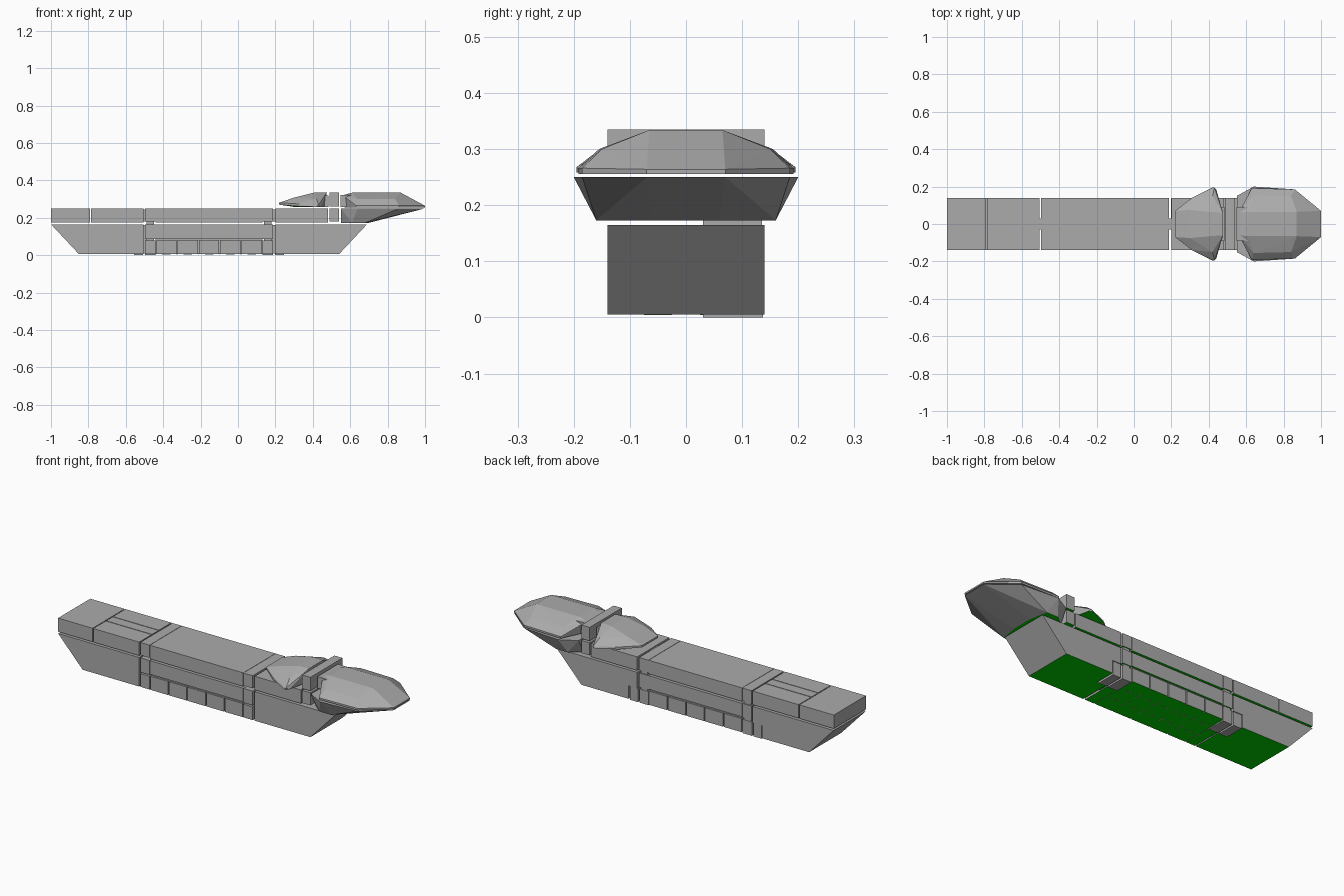
import bpy, bmesh

if "Cube" in bpy.data.objects:
    bpy.data.objects.remove(bpy.data.objects["Cube"])


def material(name, rgb):
    m = bpy.data.materials.new(name)
    m.use_nodes = True
    m.diffuse_color = (*rgb, 1)
    m.node_tree.nodes["Principled BSDF"].inputs["Base Color"].default_value = (*rgb, 1)
    return m


GREY = material("hull grey", (0.41, 0.41, 0.41))
GREEN = material("underside green", (0.0, 0.64, 0.0))


def solid(name, points, green_base=True):
    """Convex flat-faced solid; its level underside is green."""
    bm = bmesh.new()
    for p in points:
        bm.verts.new(p)
    bmesh.ops.convex_hull(bm, input=bm.verts)
    bmesh.ops.dissolve_limit(bm, angle_limit=0.01, verts=bm.verts, edges=bm.edges)
    bmesh.ops.recalc_face_normals(bm, faces=bm.faces)
    for f in bm.faces:
        f.material_index = int(green_base and f.normal.z < -0.99)
    mesh = bpy.data.meshes.new(name)
    bm.to_mesh(mesh)
    bm.free()
    mesh.materials.append(GREY)
    mesh.materials.append(GREEN)
    obj = bpy.data.objects.new(name, mesh)
    bpy.context.collection.objects.link(obj)
    return obj


def box(name, xs, ys, zs, green_base=True):
    return solid(name, [(x, y, z) for x in xs for y in ys for z in zs], green_base)


def mirrored(points):
    return [(x, s * y, z) for x, y, z in points for s in (1, -1)]


def cut(obj, cutter):
    mod = obj.modifiers.new("notch", "BOOLEAN")
    mod.operation = "DIFFERENCE"
    mod.solver = "EXACT"
    mod.object = cutter
    cutter.hide_render = True
    cutter.hide_viewport = True
    cutter.display_type = "WIRE"


W = 0.14
BEAM = (-W, W)
LOW = (0.005, 0.165)
DECK = (0.175, 0.25)
MIDDLE = (-0.44, 0.13)

# lower hull ends with raked bow and stern
stern = solid("stern_hull", mirrored([(-1, W, LOW[1]), (-0.85, W, LOW[0]),
                                      (-0.505, W, LOW[0]), (-0.505, W, LOW[1])]))
bow = solid("bow_hull", mirrored([(0.69, W, LOW[1]), (0.54, W, LOW[0]),
                                  (0.2, W, LOW[0]), (0.2, W, LOW[1])]))

# middle hull: side beam above a base with plated sides
box("middle_beam", MIDDLE, BEAM, (0.09, 0.165))
box("base_core", MIDDLE, (-0.13, 0.13), (LOW[0], 0.09))
step = (MIDDLE[1] - MIDDLE[0]) / 5
for i in range(5):
    x = MIDDLE[0] + i * step
    for ys in ((-W, -0.13), (0.13, W)):
        box("side_panel", (x + 0.003, x + step - 0.003), ys, (LOW[0], 0.08))
    # narrow slits on the underside
    for y in (-0.05, 0.05):
        box("cross_slit", (x - 0.002, x + 0.002), (y - 0.025, y + 0.025), (0.004, 0.006), False)
        box("long_slit", (x + 0.035, x + 0.08), (y - 0.002, y + 0.002), (0.004, 0.006), False)

# segmented bands, posts and feet beside each end hull
for x, side, hull in ((-0.47, -1, stern), (0.16, 1, bow)):
    xs = (x - 0.028, x + 0.028)
    box("band_base", xs, (-W, 0.025), (LOW[0], 0.078))
    box("band_side", xs, BEAM, (0.086, 0.165))
    box("band_deck", xs, BEAM, (0.18, 0.25))
    box("band_post", (x - 0.02, x + 0.02), (0.03, 0.135), (0, 0.25), False)
    for zs in ((0.01, 0.16), (0.18, 0.245)):
        box("band_link", sorted((x + side * 0.02, x + side * 0.042)), (-0.03, 0.03), zs)
    box("band_foot", xs, (0.03, 0.137), (0, 0.075), False)
    box("hull_foot", sorted((x + side * 0.038, x + side * 0.086)), (0.03, 0.137), (0, 0.075), False)
    cutter = box("foot_notch", sorted((x + side * 0.02, x + side * 0.092)), (0.025, 0.2), (-0.1, 0.076))
    cut(hull, cutter)

# upper deck blocks, one with shallow lengthwise grooves
box("stern_deck", (-1, -0.79), BEAM, DECK)
box("grooved_deck", (-0.785, -0.505), BEAM, (DECK[0], 0.246))
for ys in ((-W, -0.032), (-0.028, 0.028), (0.032, W)):
    box("deck_strip", (-0.785, -0.505), ys, (0.246, DECK[1]))
box("main_deck", MIDDLE, BEAM, DECK)
box("forward_deck", (0.2, 0.482), BEAM, DECK)

# neck between the rear and front shells
box("neck_base", (0.49, 0.54), BEAM, (0.18, 0.25))
box("neck_bar", (0.49, 0.54), BEAM, (0.26, 0.335))
box("rear_neck_block", (0.43, 0.483), (-0.09, 0.09), (0.258, 0.318))
box("front_neck_block", (0.547, 0.63), (-0.09, 0.09), (0.258, 0.322))

# rear faceted shell
solid("rear_shell", mirrored([
    (0.22, 0.07, 0.27), (0.22, 0.07, 0.28), (0.31, 0.14, 0.262), (0.31, 0.14, 0.275),
    (0.42, 0.195, 0.258), (0.43, 0.195, 0.268), (0.44, 0.185, 0.258), (0.30, 0.075, 0.308),
    (0.42, 0.15, 0.302), (0.41, 0.065, 0.335), (0.475, 0.06, 0.335), (0.465, 0.07, 0.258),
    (0.30, 0.06, 0.258)]))

# front faceted head, upper and lower halves
solid("head_top", mirrored([
    (0.57, 0.065, 0.256), (0.63, 0.192, 0.256), (0.86, 0.185, 0.256), (1, 0.07, 0.256),
    (0.63, 0.192, 0.266), (0.86, 0.185, 0.266), (1, 0.07, 0.264), (0.64, 0.155, 0.30),
    (0.84, 0.15, 0.30), (0.56, 0.06, 0.32), (0.61, 0.065, 0.334), (0.87, 0.065, 0.334)]), False)
solid("head_base", mirrored([
    (0.55, 0.15, 0.25), (0.64, 0.2, 0.25), (0.86, 0.185, 0.25), (1, 0.07, 0.25),
    (0.55, 0.11, 0.173), (0.61, 0.16, 0.173), (0.68, 0.16, 0.173), (0.70, 0.06, 0.173)]))
